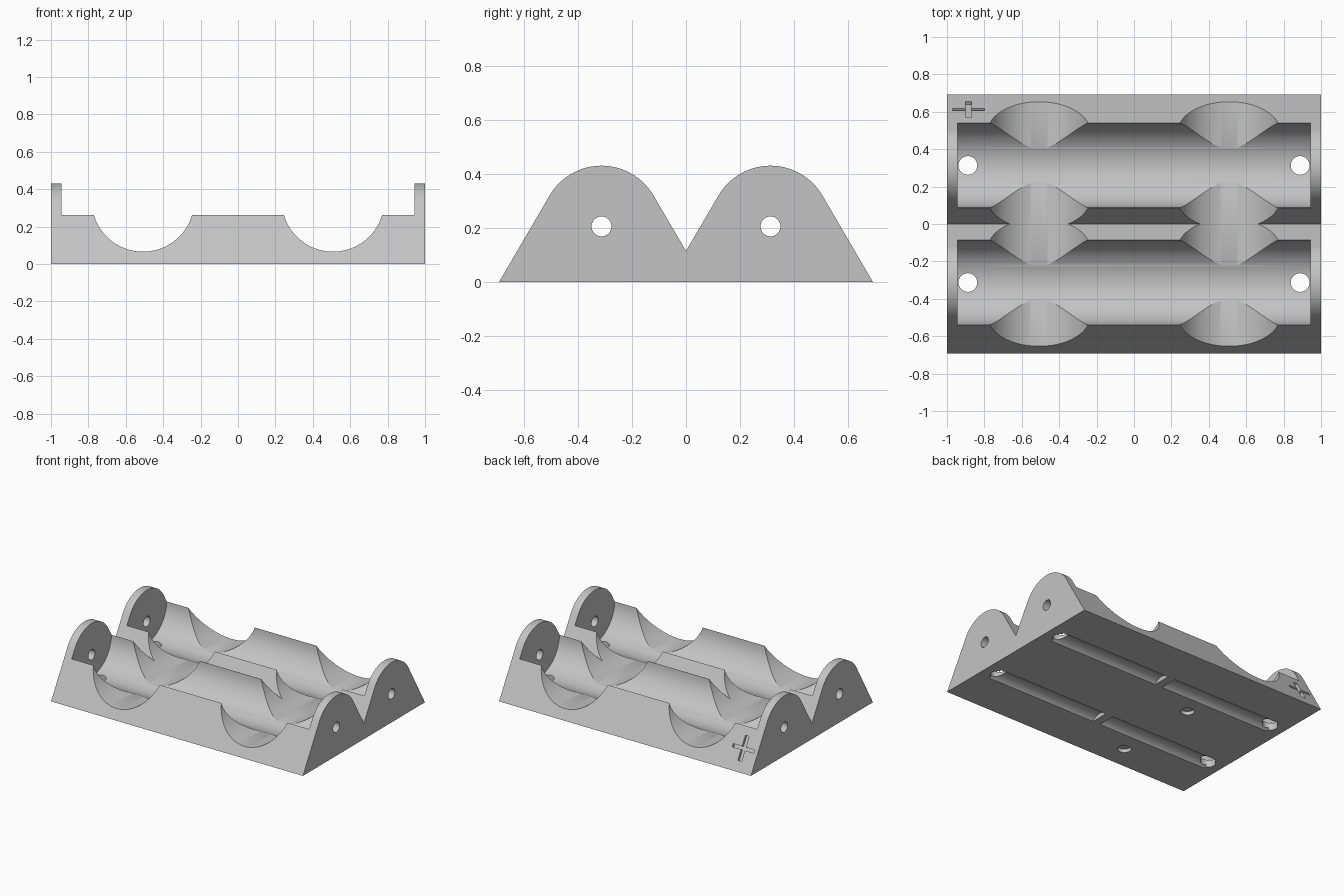
import bpy
import bmesh
import math
from mathutils import Matrix, Vector

cube = bpy.data.objects.get("Cube")
if cube:
    bpy.data.objects.remove(cube, do_unlink=True)

GREY = (0.55, 0.55, 0.55, 1.0)
grey = bpy.data.materials.new("light grey plastic")
grey.use_nodes = True
grey.diffuse_color = GREY
grey.node_tree.nodes["Principled BSDF"].inputs["Base Color"].default_value = GREY

# Main dimensions
HALF_Y = 0.692       # half depth of the base
LOBE_Y = 0.313       # centre of each cradle
LOBE_Z = 0.207       # centre height of the rounded ends
LOBE_R = 0.223
RIM_Z = 0.262        # height of the cradle sides
WALL_X = 0.943       # inner face of the end walls
VALLEY_Z = 0.114
SLOPE = math.radians(60)


def make_object(name, bm):
    bmesh.ops.recalc_face_normals(bm, faces=bm.faces)
    mesh = bpy.data.meshes.new(name)
    bm.to_mesh(mesh)
    bm.free()
    obj = bpy.data.objects.new(name, mesh)
    bpy.context.collection.objects.link(obj)
    return obj


def prism_x(name, profile, x0, x1):
    """Extrude a closed (y, z) profile along x."""
    bm = bmesh.new()
    face = bm.faces.new([bm.verts.new((x0, y, z)) for y, z in profile])
    new = bmesh.ops.extrude_face_region(bm, geom=[face])["geom"]
    bmesh.ops.translate(bm, vec=(x1 - x0, 0, 0),
                        verts=[v for v in new if isinstance(v, bmesh.types.BMVert)])
    return make_object(name, bm)


def cylinder(name, centre, radius, length, axis, sides=64):
    bm = bmesh.new()
    turn = Vector((0, 0, 1)).rotation_difference(Vector(axis)).to_matrix().to_4x4()
    bmesh.ops.create_cone(bm, cap_ends=True, segments=sides, radius1=radius, radius2=radius,
                          depth=length, matrix=Matrix.Translation(centre) @ turn)
    return make_object(name, bm)


def box(name, centre, size, tilt=0.0):
    bm = bmesh.new()
    bmesh.ops.create_cube(bm, size=1.0, matrix=Matrix.Translation(centre)
                          @ Matrix.Rotation(tilt, 4, 'X') @ Matrix.Diagonal((*size, 1)))
    return make_object(name, bm)


def cut(target, cutter):
    """Subtract the cutter, keep the result and discard the cutter."""
    cutter.hide_render = True
    mod = target.modifiers.new("cut", 'BOOLEAN')
    mod.operation = 'DIFFERENCE'
    mod.solver = 'EXACT'
    mod.object = cutter
    graph = bpy.context.evaluated_depsgraph_get()
    graph.update()
    mesh = bpy.data.meshes.new_from_object(target.evaluated_get(graph))
    target.modifiers.clear()
    target.data = mesh
    bpy.data.objects.remove(cutter, do_unlink=True)


# Holder body: two rounded lobes on sloping sides
steps = 40
arc = [(LOBE_Y + LOBE_R * math.cos(a), LOBE_Z + LOBE_R * math.sin(a))
       for a in (math.radians(30 + 120 * i / steps) for i in range(steps + 1))]
right_half = [(HALF_Y, 0)] + arc
left_half = [(-y, z) for y, z in reversed(right_half)]
body = prism_x("battery_holder", right_half + [(0, VALLEY_Z)] + left_half, -1, 1)

# Open the space between the end walls
cut(body, box("opening", (0, 0, RIM_Z + 0.5), (2 * WALL_X, 2, 1)))

# Cradles, terminal holes, wire holes and wire channels for each row
for side in (1, -1):
    y = side * LOBE_Y
    cut(body, cylinder("cradle", (0, y, 0.275), 0.2265, 2 * WALL_X, (1, 0, 0), 128))
    cut(body, cylinder("terminal_hole", (0, y, 0.205), 0.037, 3, (1, 0, 0), 32))
    for end in (1, -1):
        cut(body, cylinder("wire_channel", (end * 0.47, y, -0.055), 0.085, 0.88, (1, 0, 0)))
        cut(body, cylinder("wire_hole", (end * 0.888, y, 0.08), 0.05, 0.4, (0, 0, 1), 32))

# Finger scoops across both rows
for side in (1, -1):
    cut(body, cylinder("finger_scoop", (side * 0.508, 0, 0.34), 0.274, 2, (0, 1, 0), 128))

# Shallow round recesses under the base
for y in (0.115, -0.52):
    cut(body, cylinder("base_recess", (-0.355, y, 0), 0.045, 0.05, (0, 0, 1), 32))

# Engraved polarity mark on the rear slope
mark = (-0.885, 0.613, (HALF_Y - 0.613) * math.tan(SLOPE))
for name, size in (("mark_bar", (0.17, 0.022, 0.04)), ("mark_post", (0.03, 0.17, 0.04))):
    cut(body, box(name, mark, size, -SLOPE))

body.data.materials.clear()
body.data.materials.append(grey)
for poly in body.data.polygons:
    poly.material_index = 0

bpy.ops.object.select_all(action='DESELECT')
body.select_set(True)
bpy.context.view_layer.objects.active = body
bpy.ops.object.shade_smooth_by_angle(angle=math.radians(25))
